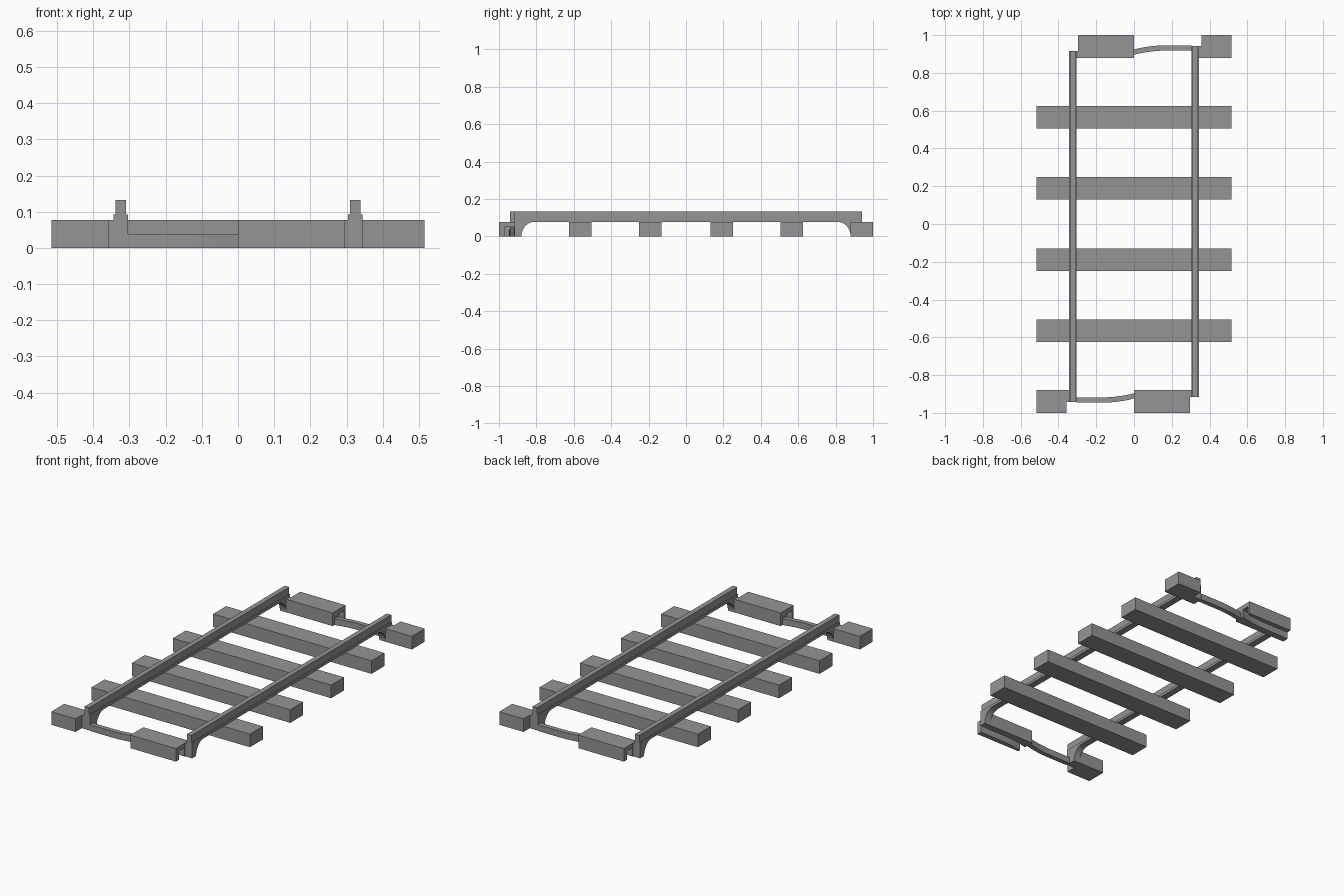
import bpy, math

if "Cube" in bpy.data.objects:
    bpy.data.objects.remove(bpy.data.objects["Cube"])

steel = bpy.data.materials.new("grey")
steel.diffuse_color = (0.3, 0.3, 0.3, 1)
steel.use_nodes = True
steel.node_tree.nodes["Principled BSDF"].inputs["Base Color"].default_value = steel.diffuse_color


def loft(name, sections):
    """Join equal-length closed sections into a capped solid."""
    n = len(sections[0])
    verts = [p for s in sections for p in s]
    faces = [tuple(range(n))[::-1],
             tuple(range(len(verts) - n, len(verts)))]
    for k in range(len(sections) - 1):
        a = k * n
        for i in range(n):
            j = (i + 1) % n
            faces.append((a + i, a + j, a + n + j, a + n + i))
    me = bpy.data.meshes.new(name)
    me.from_pydata(verts, [], faces)
    me.materials.append(steel)
    ob = bpy.data.objects.new(name, me)
    bpy.context.collection.objects.link(ob)
    return ob


def extrude_x(name, profile, x0, x1):
    return loft(name, [[(x, y, z) for y, z in profile] for x in (x0, x1)])


def box(name, x0, x1, y0, y1, z0, z1):
    return extrude_x(name, [(y0, z0), (y1, z0), (y1, z1), (y0, z1)], x0, x1)


def bend(x):
    """Sideways curve of the coupling, strongest near the middle."""
    t = max(0.0, 1 - abs(x) / 0.17)
    return 0.022 * t * t


TOP = 0.077      # sleeper height
BASE = 0.092     # top of rail flange
HEAD = 0.133     # top of rail

# full sleepers
for i, y in enumerate((-0.565, -0.19, 0.19, 0.565)):
    box(f"sleeper_{i + 1}", -0.515, 0.515, y - 0.06, y + 0.06, 0, TOP)


def half_track():
    """Left rail and the front end pieces."""
    parts = []
    c, y0, y1 = -0.3235, -0.942, 0.917
    # arched rail flange with legs curving down at both ends
    r = 0.068
    arc = [(math.cos(a), math.sin(a)) for a in
           (k * math.pi / 16 for k in range(9))]
    front = [(-0.812 - r * u, TOP * v) for u, v in arc]
    back = [(0.812 + r * u, TOP * v) for u, v in reversed(arc)]
    profile = [(y0, 0)] + front + back + [(y1, 0), (y1, BASE), (y0, BASE)]
    parts.append(extrude_x("rail_flange", profile, c - 0.02, c + 0.02))
    parts.append(box("rail_head", c - 0.0145, c + 0.0145, y0, y1, BASE, HEAD))
    # feet joining the rail to the end sleepers
    parts.append(box("front_foot", -0.357, c, y0, -0.88, 0, TOP))
    parts.append(box("back_foot", c, -0.296, 0.88, y1, 0, TOP))
    # short end sleeper
    parts.append(box("short_sleeper", -0.515, -0.357, -1, -0.88, 0, TOP))
    # long end sleeper, grooved underneath for the next coupling
    secs = []
    for k in range(11):
        x = 0.296 * k / 10
        b = -bend(x)
        secs.append([(x, -1, 0), (x, -0.97 + b * 0.7, 0),
                     (x, -0.97 + b * 0.7, 0.05), (x, -0.92 + b, 0.05),
                     (x, -0.92 + b, 0), (x, -0.88, 0),
                     (x, -0.88, TOP), (x, -1, TOP)])
    parts.append(loft("long_sleeper", secs))
    # curved coupling bar
    secs = []
    for k in range(13):
        x = -0.305 + 0.305 * k / 12
        b = bend(x)
        secs.append([(x, -0.946 + b, 0), (x, -0.918 + b, 0),
                     (x, -0.918 + b, 0.037), (x, -0.946 + b, 0.037)])
    parts.append(loft("coupling_bar", secs))
    return parts


# the second half is the first one turned half way round
half_track()
for ob in half_track():
    ob.rotation_euler.z = math.pi
